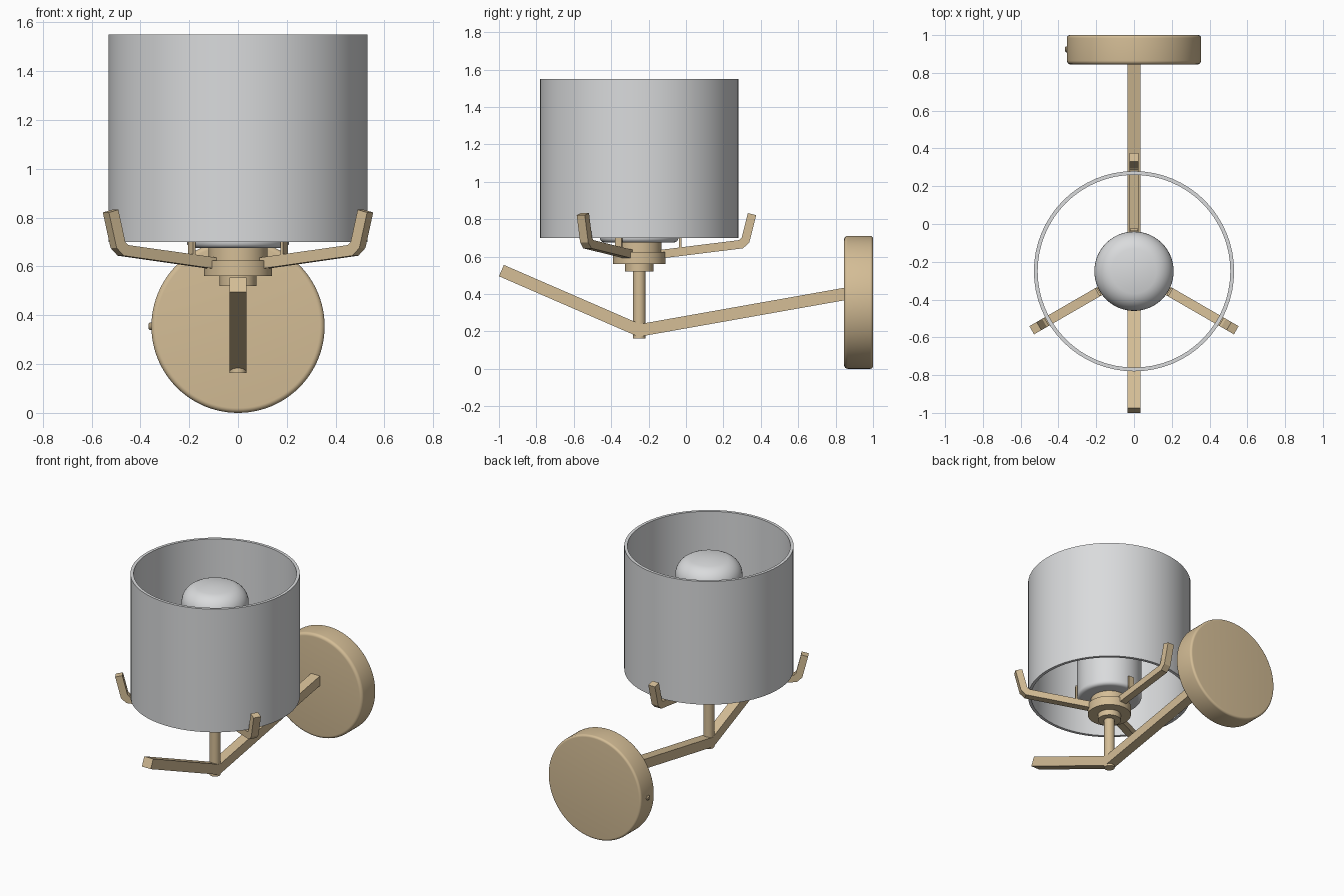
import bpy, bmesh, math
from mathutils import Vector, Matrix

cube = bpy.data.objects.get("Cube")
if cube:
    bpy.data.objects.remove(cube, do_unlink=True)

AXIS_Y = -0.25   # the shade, hub and stem share this vertical axis


def material(name, colour):
    m = bpy.data.materials.new(name)
    m.use_nodes = True
    m.diffuse_color = colour
    bsdf = m.node_tree.nodes["Principled BSDF"]
    bsdf.inputs["Base Color"].default_value = colour
    bsdf.inputs["Roughness"].default_value = 0.6
    return m


BRASS = material("soft brass", (0.66, 0.51, 0.305, 1))
WHITE = material("pale grey glass", (0.70, 0.71, 0.72, 1))


def finish(bm, name, mat, smooth=True):
    bmesh.ops.recalc_face_normals(bm, faces=bm.faces)
    mesh = bpy.data.meshes.new(name)
    bm.to_mesh(mesh)
    bm.free()
    mesh.materials.append(mat)
    ob = bpy.data.objects.new(name, mesh)
    bpy.context.collection.objects.link(ob)
    if smooth:
        bpy.ops.object.select_all(action="DESELECT")
        ob.select_set(True)
        bpy.context.view_layer.objects.active = ob
        bpy.ops.object.shade_smooth_by_angle(angle=math.radians(35))
    return ob


def lathe(name, profile, mat, closed=False, steps=64, matrix=None):
    """Spin a (radius, height) profile; cap its ends or close it as a ring."""
    bm = bmesh.new()
    rings = []
    for r, z in profile:
        rings.append([bm.verts.new((r * math.cos(2 * math.pi * i / steps),
                                    r * math.sin(2 * math.pi * i / steps), z))
                      for i in range(steps)])
    pairs = list(zip(rings, rings[1:]))
    if closed:
        pairs.append((rings[-1], rings[0]))
    else:
        bm.faces.new(rings[0])
        bm.faces.new(rings[-1])
    for a, b in pairs:
        for i in range(steps):
            j = (i + 1) % steps
            bm.faces.new((a[i], a[j], b[j], b[i]))
    bm.transform(matrix or Matrix.Translation((0, AXIS_Y, 0)))
    return finish(bm, name, mat)


def bar(name, path, width, thick, angle):
    """Rectangular bar with mitred bends along a (radius, height) path."""
    pts = [Vector(p) for p in path]
    dirs = [(b - a).normalized() for a, b in zip(pts, pts[1:])]
    bm = bmesh.new()
    rings = []
    for i, p in enumerate(pts):
        d0, d1 = dirs[max(i - 1, 0)], dirs[min(i, len(dirs) - 1)]
        t = (d0 + d1).normalized()
        n = Vector((-t.y, t.x)) * (thick / 2 / t.dot(d0))
        lo, hi = p - n, p + n
        rings.append([bm.verts.new((q.x, s * width / 2, q.y))
                      for q, s in ((lo, -1), (lo, 1), (hi, 1), (hi, -1))])
    bm.faces.new(rings[0])
    bm.faces.new(rings[-1])
    for a, b in zip(rings, rings[1:]):
        for i in range(4):
            j = (i + 1) % 4
            bm.faces.new((a[i], a[j], b[j], b[i]))
    bm.transform(Matrix.Translation((0, AXIS_Y, 0)) @ Matrix.Rotation(angle, 4, "Z"))
    return finish(bm, name, BRASS, smooth=False)


def arc(r, z, radius, start, end, steps=6):
    """Profile points on a quarter-round corner."""
    return [(r + radius * math.cos(math.radians(start + (end - start) * k / steps)),
             z + radius * math.sin(math.radians(start + (end - start) * k / steps)))
            for k in range(steps + 1)]


# Drum shade, open at both ends
lathe("shade", [(0.53, 0.70), (0.53, 1.55), (0.51, 1.55), (0.51, 0.70)], WHITE, closed=True)

# Inner glass diffuser with a rounded top
lathe("glass_diffuser",
      arc(0.185, 0.70, 0.025, -90, 0, 4) + arc(0.10, 1.355, 0.11, 0, 80, 8) + [(0.04, 1.474)],
      WHITE)

# Stepped hub and stem
lathe("hub", [(0.075, 0.52), (0.075, 0.56), (0.14, 0.56), (0.14, 0.625),
              (0.12, 0.625), (0.12, 0.676)], BRASS)
lathe("stem", [(0.034, 0.163), (0.034, 0.53)], BRASS, steps=32)

# Bent support bar running from the free front end to the wall plate
bar("support_arm", [(-0.737, 0.525), (0, 0.205), (1.11, 0.402)], 0.068, 0.066, math.pi / 2)

# Three shade brackets with upright clips holding the glass
for label, degrees in (("back", 90), ("right", 210), ("left", 330)):
    a = math.radians(degrees)
    bar(label + "_shade_arm", [(0.10, 0.611), (0.545, 0.666), (0.568, 0.688), (0.603, 0.827)],
        0.05, 0.046, a)
    bar(label + "_glass_clip", [(0.219, 0.64), (0.219, 0.75)], 0.042, 0.012, a)

# Round wall plate with softened rims, axis along y
plate = Matrix.Translation((0, 0.845, 0.355)) @ Matrix.Rotation(-math.pi / 2, 4, "X")
lathe("wall_plate", arc(0.335, 0.02, 0.02, -90, 0) + arc(0.340, 0.14, 0.015, 0, 90),
      BRASS, steps=96, matrix=plate)

# Small set screw on the rim of the wall plate
screw = Matrix.Translation((-0.345, 0.925, 0.355)) @ Matrix.Rotation(-math.pi / 2, 4, "Y")
lathe("set_screw", [(0.016, 0), (0.016, 0.015), (0.010, 0.021)], BRASS, steps=16, matrix=screw)
